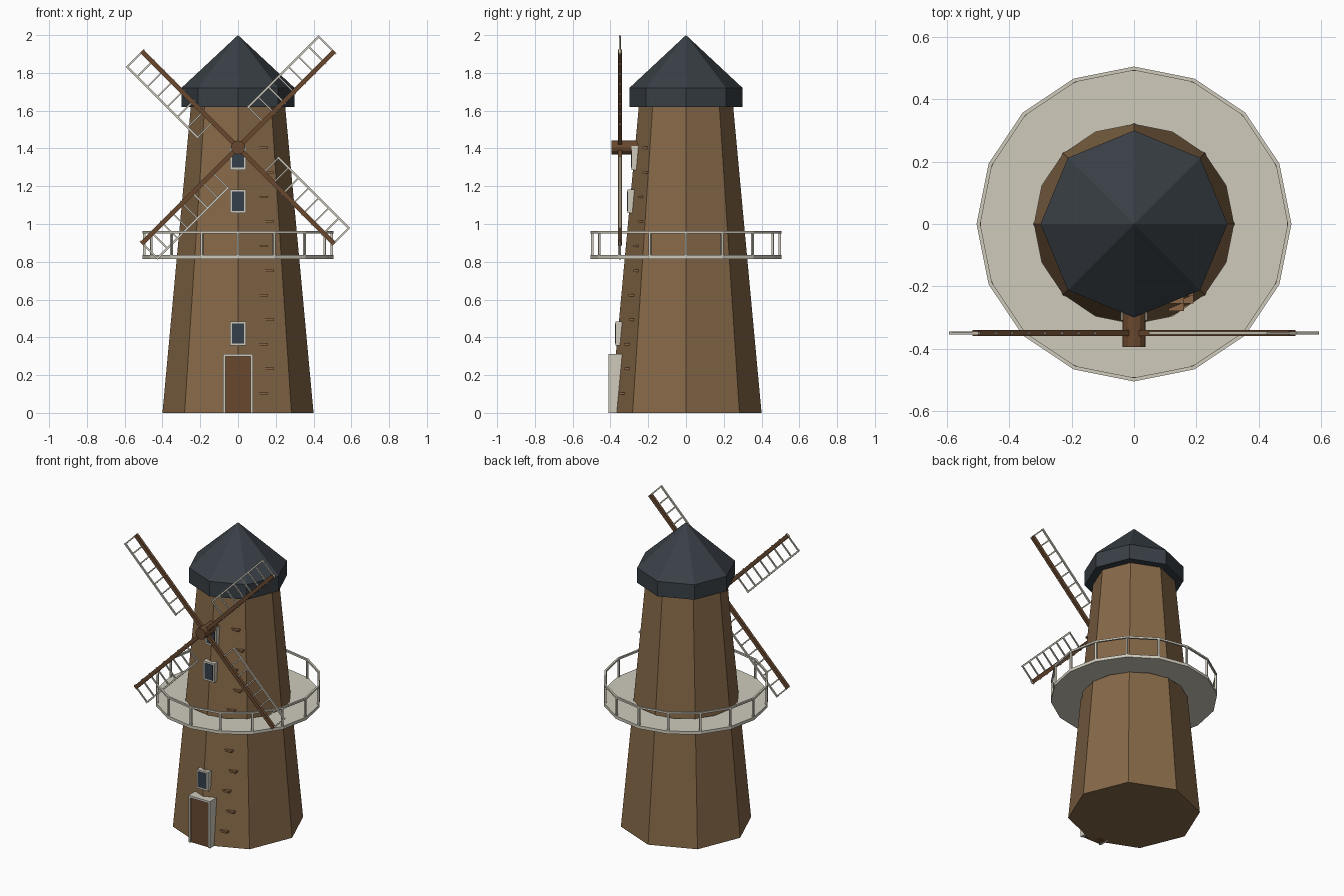
import bpy, bmesh
from math import sin, cos, pi, tan, sqrt
from mathutils import Matrix, Vector

if "Cube" in bpy.data.objects:
    bpy.data.objects.remove(bpy.data.objects["Cube"])


def material(name, rgb):
    m = bpy.data.materials.new(name)
    m.diffuse_color = (*rgb, 1)
    m.use_nodes = True
    m.node_tree.nodes["Principled BSDF"].inputs["Base Color"].default_value = m.diffuse_color
    return m


WALL = material("wall_brown", (0.24, 0.14, 0.065))
ROOF = material("roof_slate", (0.04, 0.05, 0.06))
CREAM = material("cream", (0.62, 0.59, 0.50))
WOOD = material("dark_wood", (0.14, 0.065, 0.028))
STEP = material("step_wood", (0.25, 0.13, 0.06))
GLASS = material("window_dark", (0.035, 0.05, 0.07))


def finish(name, bm, mat):
    bmesh.ops.recalc_face_normals(bm, faces=bm.faces)
    me = bpy.data.meshes.new(name)
    bm.to_mesh(me)
    bm.free()
    me.materials.append(mat)
    ob = bpy.data.objects.new(name, me)
    bpy.context.collection.objects.link(ob)
    return ob


def add_box(bm, lo, hi, mat=Matrix()):
    lo, hi = Vector(lo), Vector(hi)
    m = mat @ Matrix.Translation((lo + hi) / 2) @ Matrix.Diagonal((*(hi - lo), 1))
    bmesh.ops.create_cube(bm, size=1, matrix=m)


def box(name, lo, hi, mat):
    bm = bmesh.new()
    add_box(bm, lo, hi)
    return finish(name, bm, mat)


def lathe(name, profile, sides, mat, closed=False):
    """Spin (radius, z) points; a closed profile makes a ring, an open one is capped."""
    bm = bmesh.new()
    rings = [[bm.verts.new((r * cos(2 * pi * i / sides), r * sin(2 * pi * i / sides), z))
              for i in range(sides)] for r, z in profile]
    pairs = list(zip(rings, rings[1:]))
    if closed:
        pairs.append((rings[-1], rings[0]))
    else:
        bm.faces.new(rings[0])
        bm.faces.new(rings[-1])
    for a, b in pairs:
        for i in range(sides):
            j = (i + 1) % sides
            bm.faces.new((a[i], a[j], b[j], b[i]))
    bmesh.ops.remove_doubles(bm, verts=bm.verts, dist=1e-5)
    return finish(name, bm, mat)


def tower_r(z):
    return 0.40 - 0.15 * z / 1.62


# Tower and cap
lathe("tower", [(0.40, 0), (tower_r(1.64), 1.64)], 8, WALL)
bm = bmesh.new()
bmesh.ops.create_cone(bm, cap_ends=True, segments=8, radius1=0.30, radius2=0, depth=0.28,
                      matrix=Matrix.Translation((0, 0, 1.86)))
base = [f for f in bm.faces if f.normal.z < -0.9]
out = bmesh.ops.extrude_face_region(bm, geom=base)
bmesh.ops.translate(bm, vec=(0, 0, -0.10),
                    verts=[v for v in out["geom"] if isinstance(v, bmesh.types.BMVert)])
bmesh.ops.delete(bm, geom=base, context='FACES')
# align a corner with the front
if min(abs(v.co.x) for v in bm.verts if v.co.z < 1.9) > 0.01:
    bmesh.ops.rotate(bm, verts=bm.verts, matrix=Matrix.Rotation(pi / 8, 3, 'Z'))
finish("roof", bm, ROOF)

# Gallery deck, handrail and posts
lathe("gallery_deck", [(0.32, 0.815), (0.505, 0.815), (0.505, 0.835), (0.32, 0.835)], 16, CREAM, True)
lathe("gallery_handrail", [(0.493, 0.95), (0.505, 0.95), (0.505, 0.962), (0.493, 0.962)], 16, CREAM, True)
bm = bmesh.new()
for i in range(16):
    add_box(bm, (0.491, -0.006, 0.83), (0.503, 0.006, 0.955), Matrix.Rotation(i * pi / 8, 4, 'Z'))
finish("gallery_posts", bm, CREAM)

# Door
box("door", (-0.066, -0.402, 0), (0.066, -0.34, 0.30), WOOD)
bm = bmesh.new()
for s in (-1, 1):
    x = sorted((s * 0.066, s * 0.08))
    add_box(bm, (x[0], -0.41, 0), (x[1], -0.335, 0.298))
add_box(bm, (-0.08, -0.41, 0.298), (0.08, -0.335, 0.312))
finish("door_frame", bm, CREAM)

# Windows
for n, z in (("lower", 0.42), ("middle", 1.12), ("upper", 1.35)):
    y = -tower_r(z)
    box(n + "_window_frame", (-0.042, y - 0.013, z - 0.063), (0.042, y + 0.03, z + 0.063), CREAM)
    box(n + "_window_pane", (-0.031, y - 0.015, z - 0.052), (0.031, y, z + 0.052), GLASS)

# Staggered climbing steps on the front right face
bm = bmesh.new()
for i in range(11):
    z = 0.103 + 0.13 * i
    x = 0.135 if i % 2 == 0 else 0.166
    y = -(tower_r(z) - x * tan(pi / 8))
    add_box(bm, (x - 0.025, y - 0.017, z - 0.006), (x + 0.025, y + 0.02, z + 0.006))
finish("climbing_steps", bm, STEP)

# Hub
bm = bmesh.new()
bmesh.ops.create_cone(bm, cap_ends=True, segments=12, radius1=0.037, radius2=0.037, depth=0.155,
                      matrix=Matrix.Translation((0, -0.3175, 1.405)) @ Matrix.Rotation(pi / 2, 4, 'X'))
finish("sail_hub", bm, WOOD)

# Four sails: local x runs along the spar, local z towards the lattice side
spars, lattice = bmesh.new(), bmesh.new()
for k in range(4):
    m = Matrix.Translation((0, -0.35, 1.405)) @ Matrix.Rotation(-(pi / 4 + k * pi / 2), 4, 'Y')
    add_box(spars, (0, -0.010, -0.012), (0.72, 0.010, 0.012), m)
    add_box(lattice, (0.185, -0.005, 0.108), (0.722, 0.005, 0.118), m)
    for i in range(8):
        u = 0.19 + i * 0.0753
        add_box(lattice, (u - 0.004, -0.004, -0.016), (u + 0.004, 0.004, 0.112), m)
finish("sail_spars", spars, WOOD)
finish("sail_lattice", lattice, CREAM)
